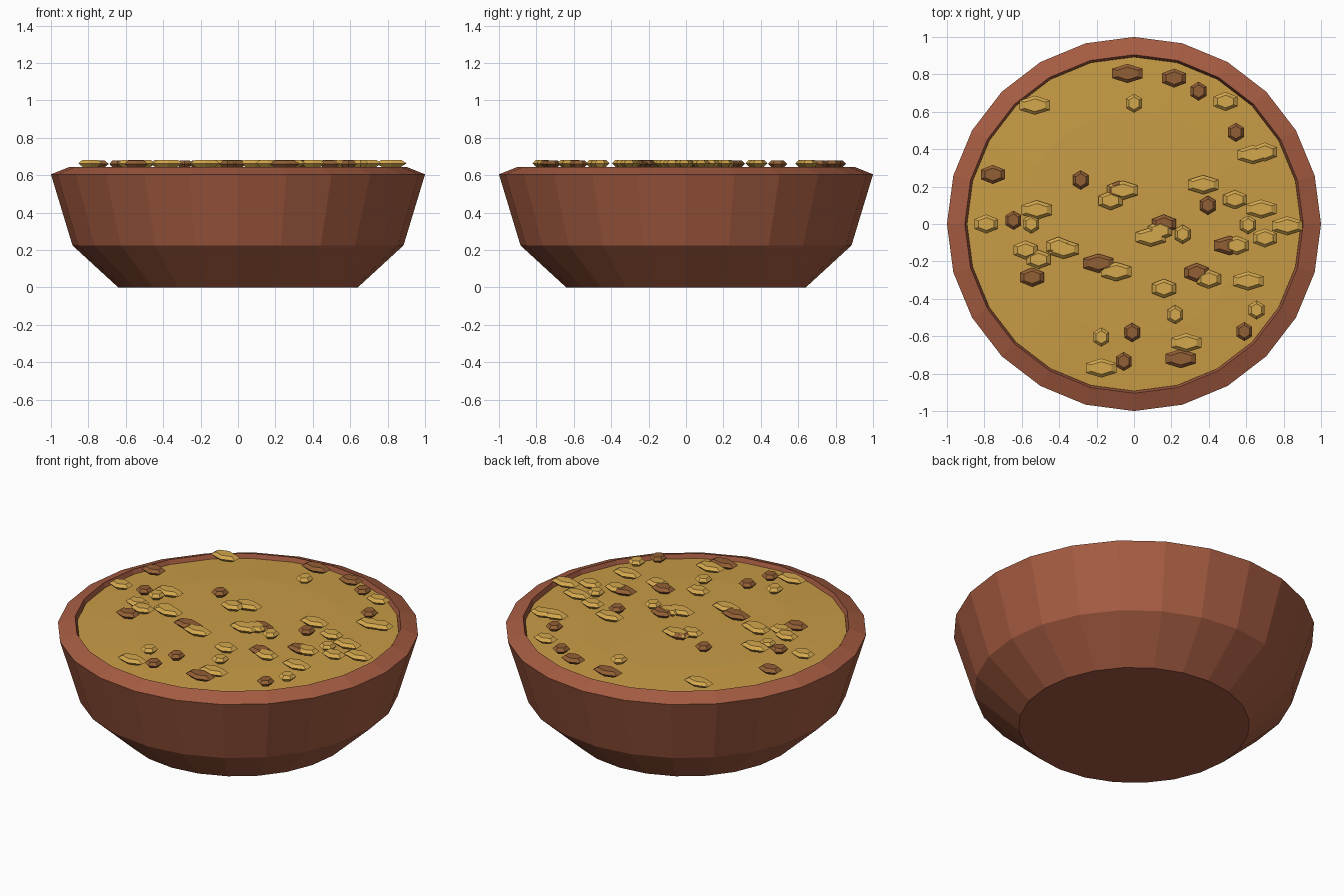
import bpy, bmesh
from math import cos, sin, pi

if "Cube" in bpy.data.objects:
    bpy.data.objects.remove(bpy.data.objects["Cube"])


def material(name, rgb):
    m = bpy.data.materials.new(name)
    m.diffuse_color = (*rgb, 1)
    m.use_nodes = True
    m.node_tree.nodes["Principled BSDF"].inputs["Base Color"].default_value = m.diffuse_color
    return m


def lathe_mesh(name, profile, sides, mat, sx=1.0):
    """Stack of rings (radius, z), first ring at +y, capped at both ends."""
    bm = bmesh.new()
    rings = []
    for r, z in profile:
        ring = []
        for i in range(sides):
            a = pi / 2 + 2 * pi * i / sides
            ring.append(bm.verts.new((r * cos(a) * sx, r * sin(a), z)))
        rings.append(ring)
    for a, b in zip(rings, rings[1:]):
        for i in range(sides):
            j = (i + 1) % sides
            bm.faces.new((a[i], a[j], b[j], b[i]))
    bm.faces.new(rings[0][::-1])
    bm.faces.new(rings[-1])
    bmesh.ops.recalc_face_normals(bm, faces=bm.faces)
    me = bpy.data.meshes.new(name)
    bm.to_mesh(me)
    bm.free()
    me.materials.append(mat)
    return me


def place(name, mesh, loc=(0, 0, 0)):
    ob = bpy.data.objects.new(name, mesh)
    ob.location = loc
    bpy.context.collection.objects.link(ob)
    return ob


clay = material("clay", (0.38, 0.107, 0.054))
grain = material("grain", (0.58, 0.33, 0.06))
gold = material("gold_flake", (0.66, 0.39, 0.075))
brown = material("brown_flake", (0.29, 0.115, 0.035))

# Bowl: faceted outside, bevelled rim, hollow inside
bowl = [(0.64, 0), (0.885, 0.225), (1.0, 0.605), (0.905, 0.643),
        (0.87, 0.54), (0.78, 0.26), (0.6, 0.1)]
place("bowl", lathe_mesh("bowl", bowl, 24, clay))

# Filling: shallow, slightly domed disc
filling = [(0.86, 0.56), (0.893, 0.618), (0.6, 0.632), (0.05, 0.64)]
place("filling", lathe_mesh("filling", filling, 24, grain))

# Flakes: bevelled hexagons, stretched along x, in three widths
stretch = {"small": 0.95, "medium": 1.45, "long": 1.85}
gold_spots = {
    "small": [(0, .645), (.61, -.005), (.26, -.055), (-.55, 0), (.22, -.485),
              (.655, -.46), (-.175, -.605)],
    "medium": [(.49, .655), (.70, .385), (.54, .13), (.70, -.075), (.14, -.035),
               (-.125, .125), (-.79, 0), (-.58, -.14), (-.405, -.12),
               (-.51, -.19), (.16, -.345), (.4, -.295), (.55, -.115)],
    "long": [(-.53, .635), (.635, .37), (.37, .21), (.68, .08), (.82, -.01),
             (.09, -.07), (-.06, .18), (-.52, .075), (-.375, -.135),
             (-.095, -.255), (.61, -.305), (.28, -.635), (-.175, -.77)],
}
brown_spots = {
    "small": [(.345, .71), (.545, .49), (-.285, .235), (.395, .1),
              (-.645, .02), (-.01, -.58), (-.055, -.735), (.59, -.575)],
    "medium": [(.215, .78), (-.755, .265), (-.08, .18), (.16, 0),
               (-.545, -.285), (.335, -.26)],
    "long": [(-.035, .805), (-.19, -.21), (.51, -.115), (.25, -.72)],
}
flake = [(0.032, -0.019), (0.051, 0), (0.034, 0.017)]
for tone, mat, spots in (("gold", gold, gold_spots), ("brown", brown, brown_spots)):
    for size, points in spots.items():
        mesh = lathe_mesh(f"{tone}_{size}_flake", flake, 6, mat, stretch[size])
        # brown flakes sit a hair lower where they overlap gold ones
        z = 0.664 if tone == "gold" else 0.661
        for i, (x, y) in enumerate(points):
            place(f"{tone}_{size}_flake_{i + 1}", mesh, (x, y, z))
